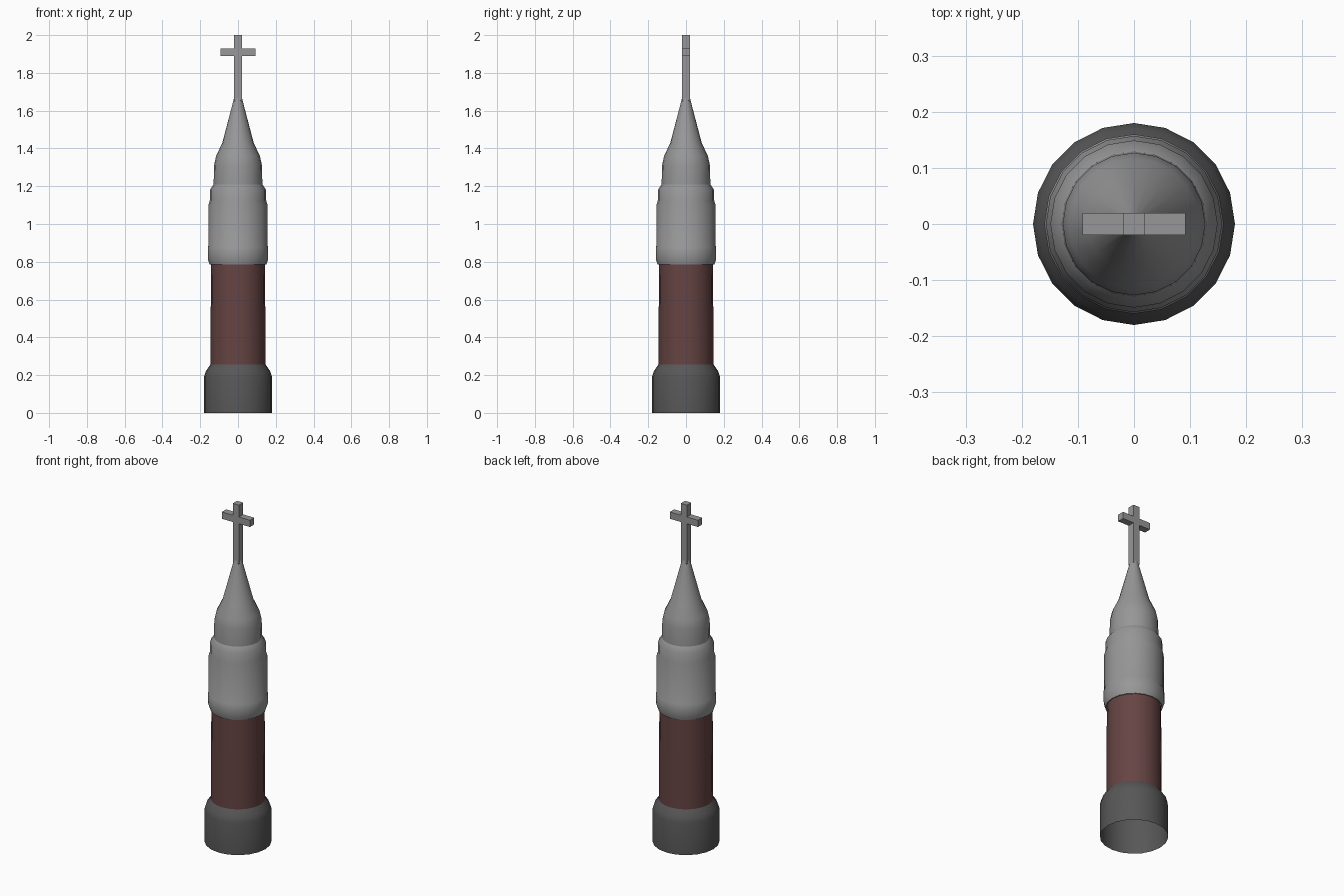
import bpy, bmesh, math

if "Cube" in bpy.data.objects:
    bpy.data.objects.remove(bpy.data.objects["Cube"])

SIDES = 20
GREY = (0.31, 0.31, 0.31)
DARK = (0.095, 0.095, 0.095)
RED = (0.13, 0.058, 0.056)


def finish(bm, name, color, smooth=False):
    bmesh.ops.recalc_face_normals(bm, faces=bm.faces)
    me = bpy.data.meshes.new(name)
    bm.to_mesh(me)
    bm.free()
    ob = bpy.data.objects.new(name, me)
    bpy.context.collection.objects.link(ob)
    mat = bpy.data.materials.new(name + "_color")
    mat.diffuse_color = (*color, 1)
    mat.use_nodes = True
    mat.node_tree.nodes["Principled BSDF"].inputs["Base Color"].default_value = mat.diffuse_color
    me.materials.append(mat)
    if smooth:
        bpy.ops.object.select_all(action='DESELECT')
        ob.select_set(True)
        bpy.context.view_layer.objects.active = ob
        bpy.ops.object.shade_smooth_by_angle(angle=math.radians(50))
    return ob


def lathe(name, profile, color):
    """Revolve (radius, height) points into an open shell."""
    bm = bmesh.new()
    rings = []
    for r, z in profile:
        rings.append([bm.verts.new((r * math.cos(2 * math.pi * i / SIDES),
                                    r * math.sin(2 * math.pi * i / SIDES), z))
                      for i in range(SIDES)])
    for a, b in zip(rings, rings[1:]):
        for i in range(SIDES):
            j = (i + 1) % SIDES
            bm.faces.new((a[i], a[j], b[j], b[i]))
    return finish(bm, name, color, True)


# Dark foot with rounded shoulder, open underneath
lathe("base", [(0.18, 0), (0.18, 0.19), (0.171, 0.22), (0.147, 0.255)], DARK)

# Red grip
lathe("handle", [(0.146, 0.25), (0.143, 0.79)], RED)

# Stepped collar
lathe("collar", [(0.145, 0.785), (0.15, 0.785), (0.16, 0.815), (0.16, 0.88), (0.157, 0.885),
                 (0.157, 1.10), (0.149, 1.125), (0.149, 1.18), (0.129, 1.21)], GREY)

# Domed shoulder running into the spire
lathe("spire", [(0.129, 1.205), (0.127, 1.31), (0.116, 1.36), (0.083, 1.43),
                (0.02, 1.67), (0.0005, 1.67)], GREY)

# Cross: one outline extruded front to back
HALF = 0.02
outline = [(HALF, 1.65), (HALF, 1.89), (0.092, 1.89), (0.092, 1.93), (HALF, 1.93), (HALF, 2.0)]
outline += [(-x, z) for x, z in reversed(outline)]
bm = bmesh.new()
face = bm.faces.new([bm.verts.new((x, -HALF, z)) for x, z in outline])
ext = bmesh.ops.extrude_face_region(bm, geom=[face], use_keep_orig=True)
bmesh.ops.translate(bm, vec=(0, 2 * HALF, 0),
                    verts=[g for g in ext["geom"] if isinstance(g, bmesh.types.BMVert)])
finish(bm, "cross", GREY)
